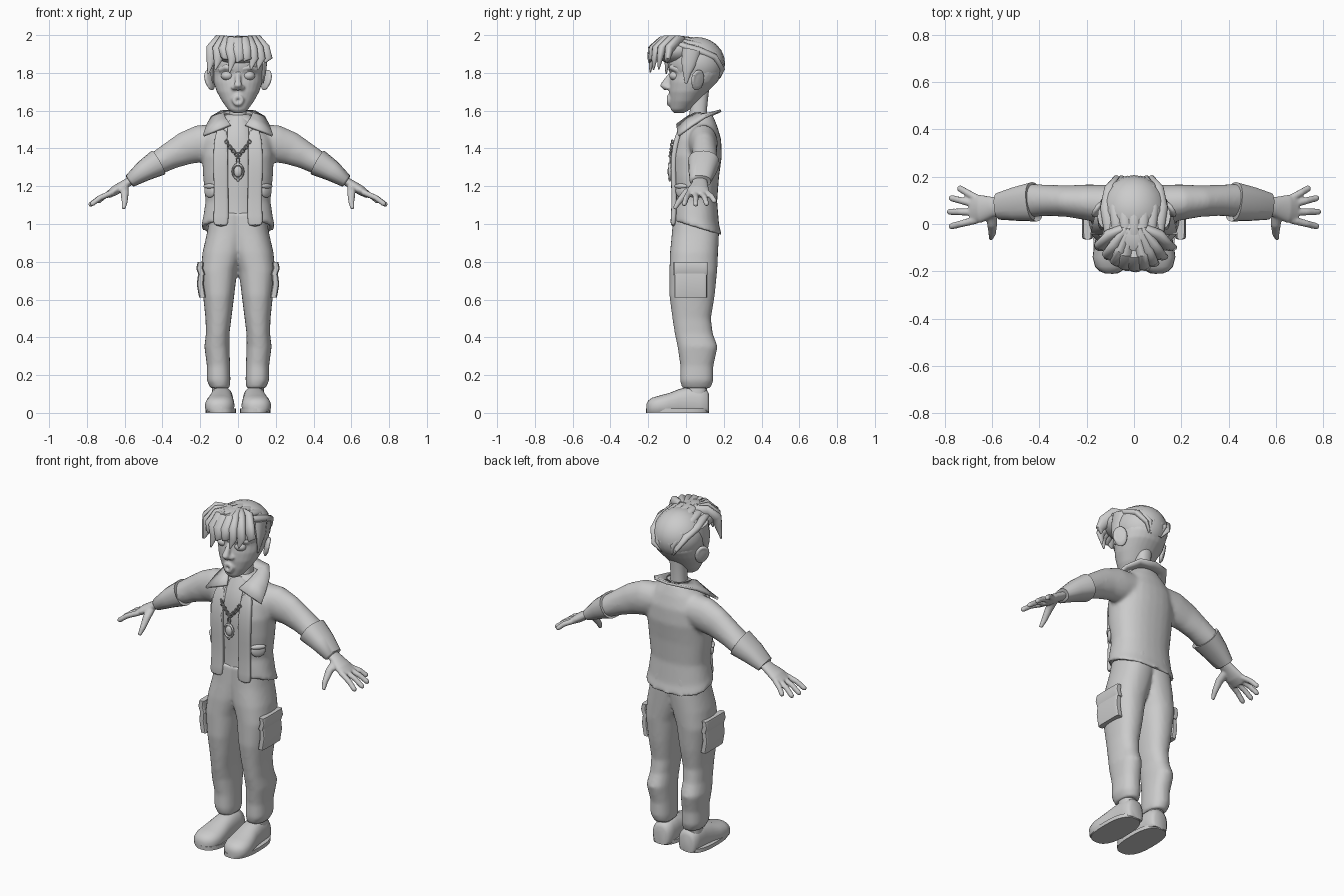
import bpy, bmesh, math
from mathutils import Vector, Matrix

if "Cube" in bpy.data.objects:
    bpy.data.objects.remove(bpy.data.objects["Cube"])

grey = bpy.data.materials.new("plain grey")
grey.use_nodes = True
TONE = (0.6, 0.6, 0.6, 1)
grey.diffuse_color = TONE
grey.node_tree.nodes["Principled BSDF"].inputs["Base Color"].default_value = TONE


def tube(bm, rows, ref=(0, 1, 0), axis=None, n=20, p=2.0):
    """Closed loft; each row is x, y, z, half size across ref, half size along ref."""
    pts = [Vector(r[:3]) for r in rows]
    rings = []
    for i, r in enumerate(rows):
        t = Vector(axis) if axis else pts[min(i + 1, len(pts) - 1)] - pts[max(i - 1, 0)]
        t.normalize()
        v = (Vector(ref) - t * t.dot(Vector(ref))).normalized()
        u = v.cross(t)
        ring = []
        for k in range(n):
            c, s = math.cos(math.tau * k / n), math.sin(math.tau * k / n)
            c, s = (math.copysign(abs(q) ** (2 / p), q) for q in (c, s))
            ring.append(bm.verts.new(pts[i] + u * c * r[3] + v * s * r[4]))
        rings.append(ring)
    for a, b in zip(rings, rings[1:]):
        for k in range(n):
            bm.faces.new((a[k], a[(k + 1) % n], b[(k + 1) % n], b[k]))
    bm.faces.new(rings[0][::-1])
    bm.faces.new(rings[-1])


def stack(bm, rows, tilts=None, p=2.3):
    """Upright loft; each row is z, x min, x max, y front, y back."""
    tube(bm, [((a + b) / 2, (f + k) / 2, z, (b - a) / 2, (k - f) / 2)
              for z, a, b, f, k in rows], axis=(0, 0, 1), n=28, p=p)


def ball(bm, loc, size, rot=Matrix()):
    m = Matrix.Translation(loc) @ rot @ Matrix.Diagonal((*size, 1))
    bmesh.ops.create_uvsphere(bm, u_segments=20, v_segments=12, radius=1, matrix=m)


def ring(bm, loc, radius, thick, rot=Matrix(), sx=1):
    """Torus facing the front."""
    grid = [[bm.verts.new(Vector(loc) + rot @ Vector((
        sx * (radius + thick * math.cos(b)) * math.cos(a), thick * math.sin(b),
        (radius + thick * math.cos(b)) * math.sin(a))))
        for b in (math.tau * j / 8 for j in range(8))]
        for a in (math.tau * i / 18 for i in range(18))]
    for i in range(18):
        for j in range(8):
            bm.faces.new((grid[i][j], grid[(i + 1) % 18][j],
                          grid[(i + 1) % 18][(j + 1) % 8], grid[i][(j + 1) % 8]))


def finish(name, bm, mirror=False, voxel=0, relax=3, subsurf=0, angle=50):
    bmesh.ops.recalc_face_normals(bm, faces=bm.faces)
    me = bpy.data.meshes.new(name)
    bm.to_mesh(me)
    bm.free()
    me.materials.append(grey)
    ob = bpy.data.objects.new(name, me)
    bpy.context.collection.objects.link(ob)
    bpy.ops.object.select_all(action="DESELECT")
    ob.select_set(True)
    bpy.context.view_layer.objects.active = ob
    bpy.ops.object.shade_smooth_by_angle(angle=math.radians(angle))
    if mirror:
        ob.modifiers.new("mirror", "MIRROR").use_mirror_merge = False
    if voxel:
        r = ob.modifiers.new("blend", "REMESH")
        r.mode, r.voxel_size, r.use_smooth_shade = "VOXEL", voxel, True
        s = ob.modifiers.new("relax", "SMOOTH")
        s.factor, s.iterations = 0.5, relax
    if subsurf:
        ob.modifiers.new("round", "SUBSURF").levels = subsurf
        ob.modifiers["round"].render_levels = subsurf
    return ob


# Trousers
bm = bmesh.new()
stack(bm, [(.13, .045, .145, -.02, .13), (.17, .04, .165, -.032, .145),
           (.25, .042, .165, -.03, .145), (.35, .045, .178, -.045, .168),
           (.42, .045, .17, -.06, .142), (.5, .035, .172, -.072, .132),
           (.62, .02, .185, -.088, .152), (.75, .004, .198, -.088, .165),
           (.85, -.03, .188, -.085, .17), (.95, -.05, .165, -.075, .175),
           (1.06, -.05, .145, -.068, .165)])
finish("trousers", bm, mirror=True, voxel=.011, relax=5)

# Cargo pockets with flaps
bm = bmesh.new()
for z0, z1, x, w in ((.61, .75, .2, .085), (.73, .80, .203, .09)):
    tube(bm, [(x - .012, .025, z0, .018, w), (x, .025, (z0 + z1) / 2, .018, w),
              (x - .006, .025, z1, .016, w)], axis=(0, 0, 1), n=24, p=7)
finish("cargo_pockets", bm, mirror=True, angle=35)

# Ankles and shoes
bm = bmesh.new()
stack(bm, [(.07, .05, .14, .0, .11), (.18, .055, .135, .01, .11)])
finish("ankles", bm, mirror=True)
bm = bmesh.new()
shoe = [(.122, .085, .04, .1), (.11, .085, .055, .125), (.07, .085, .06, .138),
        (.02, .087, .062, .14), (-.04, .09, .066, .125), (-.09, .094, .075, .105),
        (-.14, .097, .078, .092), (-.18, .099, .066, .08), (-.2, .1, .045, .065),
        (-.21, .1, .02, .045)]
tube(bm, [(x, y, h * .4, w, h * .6) for y, x, w, h in shoe], ref=(0, 0, 1),
     axis=(0, -1, 0), n=24, p=2.4)
for v in bm.verts:
    v.co.z = max(v.co.z, .006)
finish("shoes", bm, mirror=True, angle=60)
bm = bmesh.new()
tube(bm, [(.092, -.045, z, .081, .166) for z in (0, .022)], axis=(0, 0, 1), n=32, p=2.6)
finish("soles", bm, mirror=True)

# Shirt
bm = bmesh.new()
stack(bm, [(1.03, -.13, .13, -.06, .15), (1.15, -.13, .13, -.052, .14),
           (1.3, -.14, .14, -.066, .15), (1.42, -.12, .12, -.06, .15),
           (1.5, -.09, .09, -.04, .13), (1.57, -.055, .055, 0, .12)])
finish("shirt", bm)

# Jacket body and sleeves, with a hollow slanted hem
bm = bmesh.new()
body = [(1.07, .14, -.03, .13), (.98, .165, -.045, .16), (.975, .198, -.072, .19),
        (1.03, .185, -.07, .175), (1.12, .172, -.064, .165), (1.25, .185, -.078, .175),
        (1.36, .19, -.083, .19), (1.45, .18, -.06, .186), (1.52, .135, -.035, .165),
        (1.58, .07, .01, .14)]
stack(bm, [(z, -w, w, f, k) for z, w, f, k in body])
for v in bm.verts:
    if v.co.z < 1.04:
        v.co.z += .02 - .3 * v.co.y
for s in (1, -1):
    tube(bm, [(s * x, *r) for x, *r in (
        (.08, .08, 1.44, .09, .085), (.2, .092, 1.425, .1, .076),
        (.28, .097, 1.4, .088, .067), (.36, .1, 1.36, .072, .066),
        (.43, .1, 1.32, .062, .07), (.48, .09, 1.29, .05, .06))])
jacket = finish("jacket", bm, voxel=.011, relax=6)
bm = bmesh.new()
bmesh.ops.create_cube(bm, size=1, matrix=Matrix.Translation((0, -.2, 1.2))
                      @ Matrix.Diagonal((.11, .4, .9, 1)))
cutter = finish("opening_cutter", bm)
cutter.hide_render = cutter.hide_viewport = True
cutter.display_type = "WIRE"
cut = jacket.modifiers.new("opening", "BOOLEAN")
cut.operation, cut.object = "DIFFERENCE", cutter

# Jacket front bands
bm = bmesh.new()
tube(bm, [(.085, -.026, 1.51, .03, .014), (.092, -.06, 1.42, .038, .015),
          (.092, -.07, 1.3, .04, .015), (.088, -.06, 1.15, .037, .014),
          (.09, -.066, 1.03, .04, .015), (.092, -.07, .985, .041, .013)], p=3.5)
finish("front_bands", bm, mirror=True, subsurf=1)

# Waist pockets
bm = bmesh.new()
turn = Matrix.Rotation(math.radians(48), 4, "Z")
ball(bm, (.15, -.024, 1.175), (.04, .014, .036), turn)
ball(bm, (.152, -.028, 1.2), (.044, .014, .014), turn)
finish("waist_pockets", bm, mirror=True)

# Collar
bm = bmesh.new()
inner = [(0, .13, 1.575), (.055, .11, 1.58), (.075, .05, 1.585), (.065, 0, 1.56),
         (.04, -.048, 1.525)]
outer = [(0, .185, 1.6), (.09, .165, 1.595), (.14, .1, 1.565), (.165, .03, 1.52),
         (.182, -.04, 1.468)]
rows = [[bm.verts.new(Vector(a).lerp(Vector(b), f)) for a, b in zip(inner, outer)]
        for f in (0, .5, 1)]
for a, b in zip(rows, rows[1:]):
    for k in range(4):
        bm.faces.new((a[k], a[k + 1], b[k + 1], b[k]))
collar = finish("collar", bm, mirror=True)
collar.modifiers["mirror"].use_mirror_merge = True
thick = collar.modifiers.new("thickness", "SOLIDIFY")
thick.thickness, thick.offset = .014, 0

# Cuffs
bm = bmesh.new()
tube(bm, [(.432, .095, 1.318, .058, .07), (.422, .094, 1.325, .072, .084),
          (.5, .085, 1.28, .056, .072), (.572, .075, 1.228, .036, .057),
          (.575, .075, 1.226, .025, .046)], p=2.4)
finish("cuffs", bm, mirror=True)

# Hands
bm = bmesh.new()
tube(bm, [(.54, .075, 1.245, .022, .036), (.6, .072, 1.21, .024, .044),
          (.65, .064, 1.178, .026, .06), (.69, .066, 1.152, .018, .06)])
for y0, x1, y1 in ((.018, .782, -.012), (.05, .79, .052), (.082, .782, .112), (.108, .745, .155)):
    tip = Vector((x1, y1, 1.1 + (.785 - x1) * .4))
    base = Vector((.665, y0, 1.167))
    mid = base.lerp(tip, .55) + Vector((0, 0, .008))
    tube(bm, [(*base, .016, .017), (*mid, .015, .015), (*base.lerp(tip, .92), .014, .014),
              (*tip, .008, .008)], n=12)
tube(bm, [(.605, .05, 1.2, .02, .025), (.6, .0, 1.165, .02, .022),
          (.6, -.04, 1.115, .016, .016), (.606, -.062, 1.08, .01, .01)], ref=(1, 0, 0), n=12)
finish("hands", bm, mirror=True, voxel=.006, relax=3)

# Neck, head, nose and lips
bm = bmesh.new()
stack(bm, [(1.48, -.06, .06, 0, .12), (1.6, -.043, .043, .02, .11), (1.74, -.045, .045, .02, .125)])
finish("neck", bm)
bm = bmesh.new()
face = [(1.588, .025, -.065, -.01), (1.605, .052, -.08, .02), (1.65, .085, -.086, .07),
        (1.7, .112, -.09, .115), (1.75, .13, -.088, .165), (1.79, .134, -.082, .19),
        (1.86, .138, -.092, .2), (1.93, .12, -.07, .17), (1.975, .06, -.02, .12)]
stack(bm, [(z, -w, w, f, k) for z, w, f, k in face], p=2.1)
tube(bm, [(0, -.075, 1.8, .014, .012), (0, -.1, 1.76, .016, .018),
          (0, -.118, 1.733, .022, .022), (0, -.1, 1.715, .02, .015)], n=14)
for s in (1, -1):
    ball(bm, (s * .022, -.095, 1.722), (.014, .016, .013))
    tube(bm, [(s * .02, -.08, 1.818, .012, .012), (s * .06, -.078, 1.83, .014, .014),
              (s * .1, -.045, 1.815, .012, .012)], n=10)
ring(bm, (0, -.09, 1.655), .02, .012)
finish("head", bm, voxel=.007, relax=3)

# Eyes and ears
bm = bmesh.new()
ball(bm, (.056, -.056, 1.785), (.034, .032, .026))
finish("eyes", bm, mirror=True)
bm = bmesh.new()
lean = Matrix.Rotation(math.radians(35), 4, "Z") @ Matrix.Rotation(math.radians(12), 4, "Y")
ball(bm, (.147, .062, 1.762), (.014, .04, .058), lean)
ring(bm, (.152, .062, 1.768), .04, .01, lean.to_3x3() @ Matrix.Rotation(math.radians(90), 3, "Z"), .8)
finish("ears", bm, mirror=True, voxel=.006, relax=2)

# Hair: cap, front volume, fringe, swept locks and sideburns
bm = bmesh.new()
ball(bm, (0, .055, 1.85), (.146, .152, .14))
ball(bm, (0, -.05, 1.92), (.135, .115, .075))
for i in range(9):
    x = (i - 4) / 4
    y = -.185 + .09 * x * x
    drop = .03 * (i % 3) - .02 * (i % 2) - .03 * x * x
    tube(bm, [(x * .05, -.02, 1.965, .03, .02), (x * .1, y + .05, 1.965, .038, .026),
              (x * .135, y + .005, 1.925, .036, .024),
              (x * .15 + .008, y - .004, 1.875, .025, .016),
              (x * .15 - .008, y - .01, 1.825 + drop, .004, .004)], n=12)
for i in range(7):
    x = (i - 3) / 3
    h = .03 * x * x
    tube(bm, [(x * .07, -.11, 1.955 - h, .022, .012), (x * .1, -.04, 1.98 - h, .026, .018),
              (x * .115, .07, 1.965 - h * 1.6, .028, .02), (x * .1, .15, 1.915 - h, .026, .018),
              (x * .07, .192, 1.85 - h, .018, .012), (x * .04, .175, 1.775, .005, .005)],
         ref=(0, .3, 1), n=12)
for s in (1, -1):
    tube(bm, [(s * .125, .03, 1.92, .03, .05), (s * .14, .015, 1.85, .014, .04),
              (s * .138, .005, 1.8, .01, .022), (s * .132, 0, 1.745, .004, .006)], n=12)
finish("hair", bm)

# Necklace and pendant
bm = bmesh.new()
for i in range(8):
    f = i / 7
    spin = Matrix.Rotation(math.radians(35 + 60 * (i % 2)), 3, "Z")
    ring(bm, (.06 * (1 - f), -.072 - .008 * f, 1.435 - .075 * f ** .8), .009, .0035, spin)
finish("chain", bm, mirror=True)
bm = bmesh.new()
ring(bm, (0, -.084, 1.338), .013, .004, sx=.7)
ring(bm, (0, -.086, 1.278), .038, .007, sx=.75)
ball(bm, (0, -.084, 1.278), (.022, .014, .03))
tube(bm, [(0, -.086, 1.325, .008, .008), (0, -.086, 1.31, .014, .009)], n=10)
tube(bm, [(0, -.086, 1.243, .014, .009), (0, -.086, 1.225, .004, .004)], n=10)
finish("pendant", bm)
